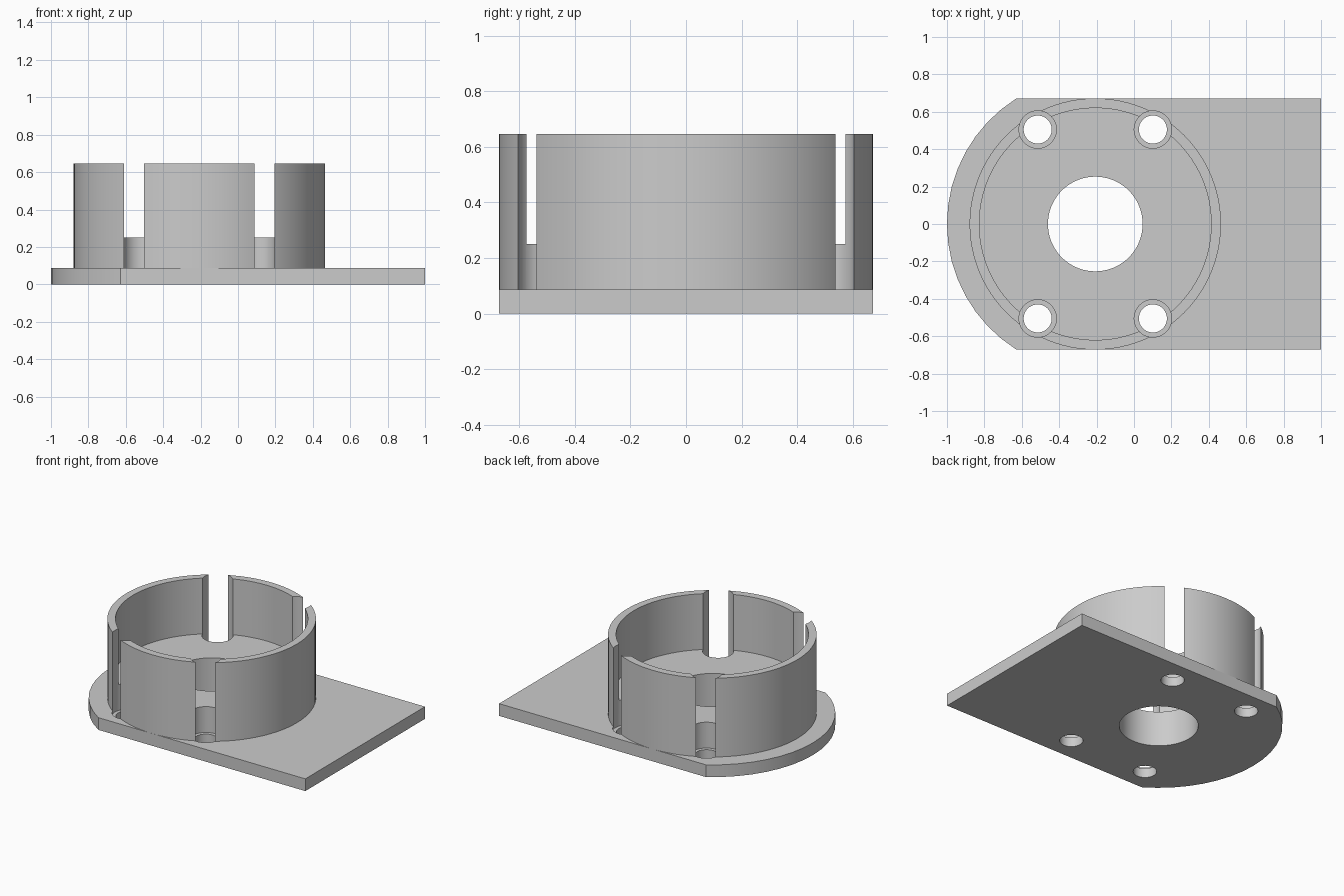
import bpy
import math

cube = bpy.data.objects.get("Cube")
if cube:
    bpy.data.objects.remove(cube, do_unlink=True)

# Main dimensions
CX = -0.207            # axis of the round housing
HALF_W = 0.672         # half width of the plate, also the housing radius
PLATE_TOP = 0.087
FLOOR_TOP = 0.25
RIM_TOP = 0.647
BORE_R = 0.253
HOLE_DX, HOLE_DY = 0.308, 0.505

grey = bpy.data.materials.new("plain grey")
grey.use_nodes = True
grey.diffuse_color = (0.6, 0.6, 0.6, 1)
grey.node_tree.nodes["Principled BSDF"].inputs["Base Color"].default_value = (0.6, 0.6, 0.6, 1)


def make_object(name, verts, faces):
    mesh = bpy.data.meshes.new(name)
    mesh.from_pydata(verts, [], faces)
    mesh.materials.append(grey)
    obj = bpy.data.objects.new(name, mesh)
    bpy.context.collection.objects.link(obj)
    return obj


def prism(name, outline, z0, z1):
    """Extrude a counter-clockwise outline between two heights."""
    n = len(outline)
    verts = [(x, y, z) for z in (z0, z1) for x, y in outline]
    faces = [list(range(n))[::-1], list(range(n, 2 * n))]
    faces += [(i, (i + 1) % n, (i + 1) % n + n, i + n) for i in range(n)]
    return make_object(name, verts, faces)


def lathe(name, profile, steps):
    """Revolve a closed (radius, height) profile about the housing axis."""
    m = len(profile)
    verts, faces = [], []
    for s in range(steps):
        a = math.tau * s / steps
        verts += [(CX + r * math.cos(a), r * math.sin(a), z) for r, z in profile]
        t = (s + 1) % steps
        for j in range(m):
            k = (j + 1) % m
            faces.append((s * m + j, t * m + j, t * m + k, s * m + k))
    return make_object(name, verts, faces)


def cut_cylinder(target, x, y, radius, z0, z1, steps=48):
    """Subtract an upright cylinder from the target."""
    ring = [(x + radius * math.cos(math.tau * i / steps),
             y + radius * math.sin(math.tau * i / steps)) for i in range(steps)]
    cutter = prism("cutter", ring, z0, z1)
    cutter.hide_render = True
    mod = target.modifiers.new("cut", "BOOLEAN")
    mod.operation = "DIFFERENCE"
    mod.solver = "EXACT"
    mod.object = cutter
    bpy.context.view_layer.objects.active = target
    bpy.ops.object.modifier_apply(modifier=mod.name)
    bpy.data.objects.remove(cutter, do_unlink=True)


# Base plate: square at one end, arc at the other
ARC_R = 1 + CX
start = math.pi - math.asin(HALF_W / ARC_R)
sweep = 2 * (math.pi - start)
outline = [(1, -HALF_W), (1, HALF_W)]
for i in range(17):
    a = start + sweep * i / 16
    outline.append((CX + ARC_R * math.cos(a), ARC_R * math.sin(a)))
base_plate = prism("base_plate", outline, 0, PLATE_TOP)

# Housing: thin round wall with a raised floor around the centre bore
housing = lathe("round_housing", [
    (BORE_R, PLATE_TOP), (HALF_W, PLATE_TOP), (HALF_W, RIM_TOP),
    (0.62, RIM_TOP), (0.62, FLOOR_TOP), (BORE_R, FLOOR_TOP)], 96)

# Centre bore, screw holes and the screw head pockets that slot the wall
cut_cylinder(base_plate, CX, 0, BORE_R, -0.1, 0.2, 96)
for sx in (-1, 1):
    for sy in (-1, 1):
        x, y = CX + sx * HOLE_DX, sy * HOLE_DY
        cut_cylinder(base_plate, x, y, 0.075, -0.1, 0.2)
        cut_cylinder(base_plate, x, y, 0.1, 0.066, 0.2)
        cut_cylinder(housing, x, y, 0.1, 0.03, 0.8)

# Smooth round walls; the plate's arc turns stay softly faceted
for obj, angle in ((base_plate, 30), (housing, 30)):
    bpy.ops.object.select_all(action="DESELECT")
    obj.select_set(True)
    bpy.context.view_layer.objects.active = obj
    bpy.ops.object.shade_smooth_by_angle(angle=math.radians(angle))
